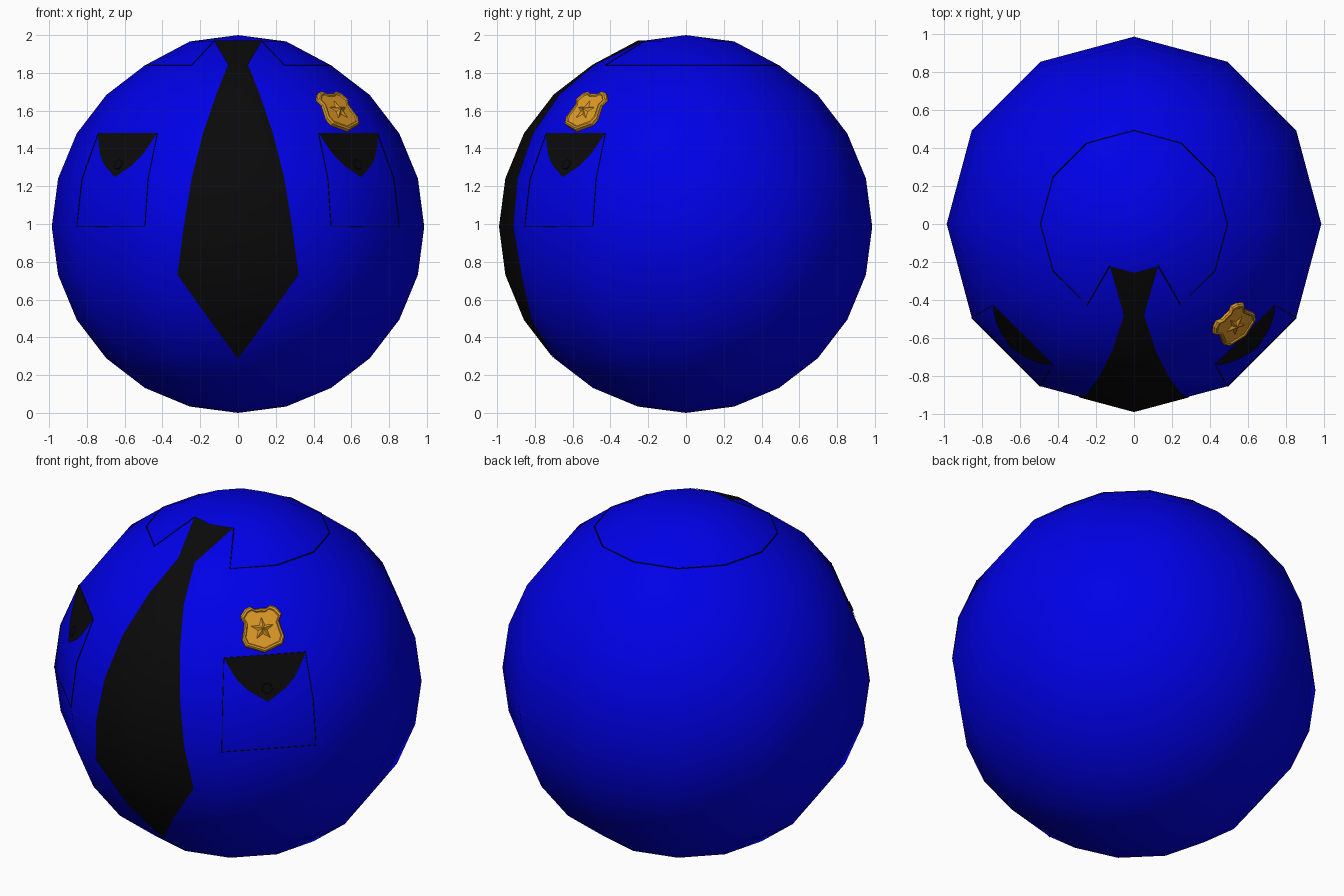
import bpy, bmesh
from math import sin, cos, pi, radians
from mathutils import Vector, Matrix

R = 0.986          # body radius, also the height of its centre
LIFT = 0.028       # how far the collar cap is raised

if "Cube" in bpy.data.objects:
    bpy.data.objects.remove(bpy.data.objects["Cube"])


def material(name, rgb, rough=0.6):
    m = bpy.data.materials.new(name)
    m.use_nodes = True
    m.diffuse_color = (*rgb, 1)
    b = m.node_tree.nodes["Principled BSDF"]
    b.inputs["Base Color"].default_value = (*rgb, 1)
    b.inputs["Roughness"].default_value = rough
    return m


blue = material("uniform blue", (0.0, 0.0, 0.8))
black = material("cloth black", (0.003, 0.003, 0.003))
gold = material("badge gold", (0.72, 0.32, 0.02))


def make_object(name, bm, mat, smooth=None):
    me = bpy.data.meshes.new(name)
    bm.to_mesh(me)
    bm.free()
    me.materials.append(mat)
    ob = bpy.data.objects.new(name, me)
    bpy.context.collection.objects.link(ob)
    if smooth is not None:
        bpy.ops.object.select_all(action='DESELECT')
        ob.select_set(True)
        bpy.context.view_layer.objects.active = ob
        bpy.ops.object.shade_smooth_by_angle(angle=radians(smooth))
    return ob


def on_body(az, lat, out=0.0):
    """Body vertex; az is degrees from the front towards +x."""
    a, t, r = radians(az), radians(lat), R + out
    z = R + r * sin(t) + (LIFT if lat > 70 else 0)
    return Vector((r * cos(t) * sin(a), -r * cos(t) * cos(a), z))


def on_panel(u, v, az, top, bottom, out=0.0):
    """Point on the flat panel between two rings, u across and v down."""
    a = on_body(az, top, out).lerp(on_body(az + 30, top, out), u)
    b = on_body(az, bottom, out).lerp(on_body(az + 30, bottom, out), u)
    return a.lerp(b, v)


def mirror_x(p):
    return Vector((-p.x, p.y, p.z))


def seam(name, points, closed=False):
    """Thin dark stitched line along the body's edges."""
    cu = bpy.data.curves.new(name, 'CURVE')
    cu.dimensions = '3D'
    cu.bevel_depth = 0.003
    cu.bevel_resolution = 0
    sp = cu.splines.new('POLY')
    sp.points.add(len(points) - 1)
    for p, co in zip(sp.points, points):
        p.co = (*co, 1)
    sp.use_cyclic_u = closed
    cu.materials.append(black)
    ob = bpy.data.objects.new(name, cu)
    bpy.context.collection.objects.link(ob)
    bpy.ops.object.select_all(action='DESELECT')
    ob.select_set(True)
    bpy.context.view_layer.objects.active = ob
    bpy.ops.object.convert(target='MESH')


# Round body with the raised collar cap
bm = bmesh.new()
bmesh.ops.create_uvsphere(bm, u_segments=12, v_segments=12, radius=R)
for v in bm.verts:
    v.co.z += R + (LIFT if v.co.z > R * 0.9 else 0)
make_object("body", bm, blue, 60)

# Collar edge: ring open at the front, with two points meeting the tie
ring = [on_body(az, 60) for az in range(30, 331, 30)]
seam("collar_edge", [on_body(30, 75)] + ring + [on_body(330, 75)])

# Tie: (latitude, half width) rows folded over the front ridge
TIE = [(75, 0.127), (60, 0.053), (45, 0.115), (30, 0.185), (15, 0.245),
       (0, 0.287), (-15, 0.32), (-30, 0.15), (-45, 0)]
bm = bmesh.new()
rows = []
for lat, half in TIE:
    mid, corner = on_body(0, lat, 0.004), on_body(30, lat, 0.004)
    edge = mid.lerp(corner, half / corner.x)
    rows.append([bm.verts.new(p) for p in (mirror_x(edge), mid, edge)])
for a, b in zip(rows, rows[1:]):
    for i in (0, 1):
        bm.faces.new((a[i], b[i], b[i + 1], a[i + 1]))
bmesh.ops.remove_doubles(bm, verts=bm.verts, dist=1e-5)
make_object("tie", bm, black, 60)

# Pockets: seam outline, pointed flap and button on both sides
FLAP = [(0, 0), (0.08, 0.25), (0.17, 0.5), (0.29, 0.72), (0.5, 0.98),
        (0.71, 0.72), (0.83, 0.5), (0.92, 0.25), (1, 0)]
POCKET = [(30, 30), (30, 15), (30, 0), (60, 0), (60, 15), (60, 30)]
for side in ("left", "right"):
    flip = mirror_x if side == "right" else Vector
    seam(side + "_pocket_seam", [flip(on_body(*p)) for p in POCKET], True)

    bm = bmesh.new()
    face = bm.faces.new([bm.verts.new(flip(on_panel(u, v, 30, 30, 15, 0.004)))
                         for u, v in FLAP])
    face.normal_update()
    if face.normal.y > 0:
        face.normal_flip()
    face.normal_update()
    normal = face.normal.copy()
    make_object(side + "_pocket_flap", bm, black)

    bm = bmesh.new()
    spot = flip(on_panel(0.5, 0.7, 30, 30, 15, 0.006))
    place = Matrix.Translation(spot) @ normal.to_track_quat('Z', 'Y').to_matrix().to_4x4()
    bmesh.ops.create_cone(bm, cap_ends=True, segments=16, radius1=0.03,
                          radius2=0.026, depth=0.008, matrix=place)
    make_object(side + "_pocket_button", bm, black)

# Badge frame: lies on the chest panel above the left pocket
tilt, s = radians(37.5), cos(pi / 4)
across = Vector((s, s, 0))
up = Vector((-s * sin(tilt), s * sin(tilt), cos(tilt)))
out = across.cross(up)
frame = Matrix((across, up, out)).transposed().to_4x4()
frame.translation = on_panel(0.5, 0.5, 30, 45, 30) + up * 0.012

# Shield: half outline mirrored, stacked as a wall, bevel and sunken face
HALF = [(0, 0.115), (0.03, 0.112), (0.055, 0.128), (0.085, 0.115),
        (0.112, 0.078), (0.094, 0.04), (0.102, 0), (0.115, -0.05),
        (0.1, -0.088), (0.05, -0.107), (0, -0.127)]
outline = HALF + [(-x, y) for x, y in HALF[-2:0:-1]]
bm = bmesh.new()
loops = [[bm.verts.new((x * k, y * k, z)) for x, y in outline]
         for k, z in ((1, -0.005), (1, 0.016), (0.94, 0.024), (0.86, 0.024), (0.82, 0.018))]
n = len(outline)
for a, b in zip(loops, loops[1:]):
    for i in range(n):
        bm.faces.new((a[i], a[(i + 1) % n], b[(i + 1) % n], b[i]))
bm.faces.new(loops[-1])
bm.faces.new(loops[0])
bmesh.ops.recalc_face_normals(bm, faces=bm.faces)
bm.transform(frame)
make_object("badge_shield", bm, gold)

# Five pointed star with a raised centre
bm = bmesh.new()
peak = bm.verts.new((0, 0, 0.036))
tips = []
for i in range(10):
    r, a = (0.026 if i % 2 else 0.064), pi / 2 + i * pi / 5
    tips.append(bm.verts.new((r * cos(a), r * sin(a), 0.019)))
for i in range(10):
    bm.faces.new((peak, tips[i], tips[(i + 1) % 10]))
bm.transform(frame)
make_object("badge_star", bm, gold)
